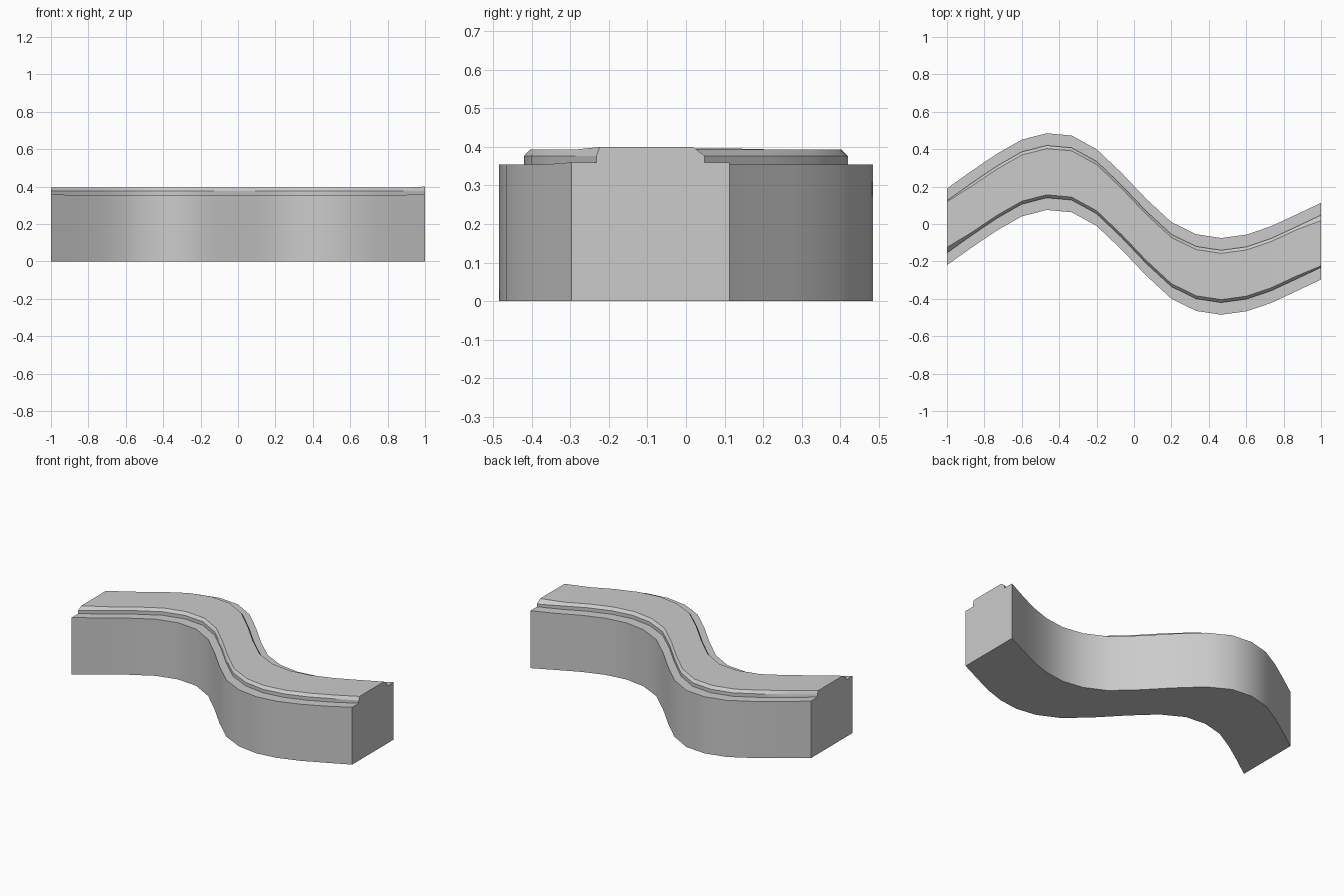
import bpy, bmesh

if "Cube" in bpy.data.objects:
    bpy.data.objects.remove(bpy.data.objects["Cube"])

# Centre line of the S bend: y at 16 evenly spaced x stations
CENTRE = [-0.015, 0.08, 0.17, 0.246, 0.28, 0.268, 0.195, 0.068,
          -0.072, -0.195, -0.26, -0.28, -0.262, -0.217, -0.155, -0.092]
HALF = 0.205      # half width of the bank
LIP = 0.14        # half width of the raised path


def section(front_slant, back_slant, top, ledge):
    # Stepped cross-section as (y offset, z), from front bottom round to back bottom
    return [(-HALF, 0), (-HALF, ledge), (-LIP, ledge), (-LIP, 0.377),
            (-LIP + front_slant, top), (LIP - back_slant, top),
            (LIP, 0.377), (LIP, ledge), (HALF, ledge), (HALF, 0)]


# Sweep the cross-section along the bend
bm = bmesh.new()
n = len(CENTRE)
rings = []
for i, cy in enumerate(CENTRE):
    x = -1 + 2 * i / (n - 1)
    if i == 0:
        prof = section(0.03, 0.006, 0.396, 0.358)
    elif i == n - 1:
        prof = section(0.008, 0.03, 0.40, 0.36)
    else:
        prof = section(0.016, 0.017, 0.394, 0.355)
    rings.append([bm.verts.new((x, cy + y, z)) for y, z in prof])

for a, b in zip(rings, rings[1:]):
    for j in range(len(a)):
        k = (j + 1) % len(a)
        bm.faces.new((a[j], a[k], b[k], b[j]))

# End caps
bm.faces.new(rings[0])
bm.faces.new(rings[-1])
bmesh.ops.recalc_face_normals(bm, faces=bm.faces[:])

mesh = bpy.data.meshes.new("curved_path")
bm.to_mesh(mesh)
bm.free()
path = bpy.data.objects.new("curved_path", mesh)
bpy.context.collection.objects.link(path)

# Smooth along the bend, crisp on the steps
bpy.context.view_layer.objects.active = path
path.select_set(True)
bpy.ops.object.shade_smooth_by_angle(angle=0.5)
